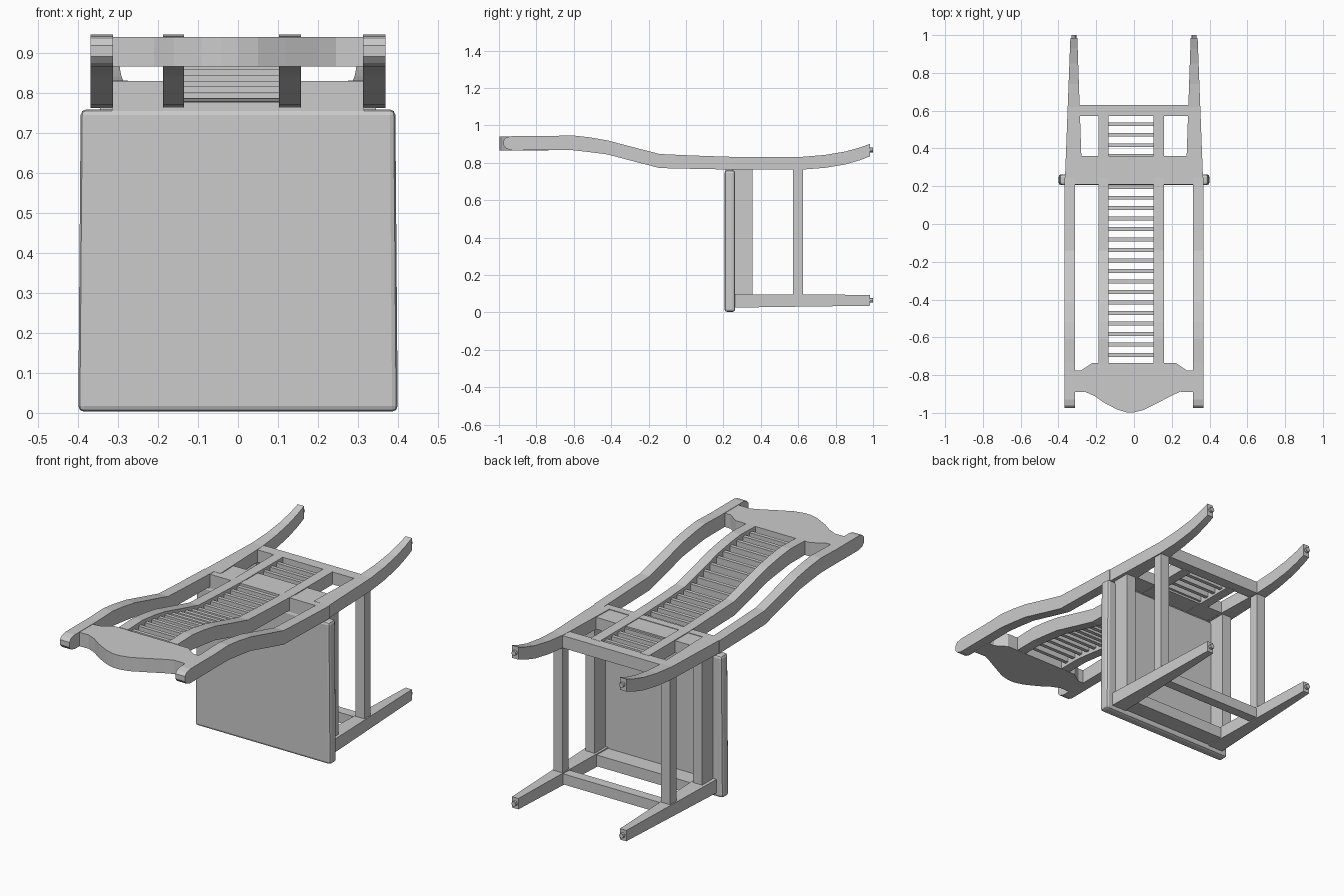
import bpy, bmesh, math

if "Cube" in bpy.data.objects:
    bpy.data.objects.remove(bpy.data.objects["Cube"])

# centre line of the curved back: (y, z_low, z_high)
CURVE = [(-0.735, .868, .943), (-0.61, .868, .947), (-0.52, .858, .937), (-0.42, .845, .92),
         (-0.28, .808, .883), (-0.14, .772, .847), (0.04, .768, .839), (0.245, .764, .832),
         (0.58, .764, .832)]


def finish(name, bm):
    bmesh.ops.recalc_face_normals(bm, faces=bm.faces)
    me = bpy.data.meshes.new(name)
    bm.to_mesh(me)
    bm.free()
    ob = bpy.data.objects.new(name, me)
    bpy.context.collection.objects.link(ob)
    return ob


def loft(name, sections):
    """Rectangular bar along y; each section is (y, z0, z1, x0, x1)."""
    bm = bmesh.new()
    rings = [[bm.verts.new(p) for p in ((x0, y, z0), (x1, y, z0), (x1, y, z1), (x0, y, z1))]
             for y, z0, z1, x0, x1 in sections]
    for a, b in zip(rings, rings[1:]):
        for i in range(4):
            j = (i + 1) % 4
            bm.faces.new((a[i], a[j], b[j], b[i]))
    bm.faces.new(rings[0])
    bm.faces.new(rings[-1])
    return finish(name, bm)


def box(name, x0, x1, y0, y1, z0, z1):
    return loft(name, [(y0, z0, z1, x0, x1), (y1, z0, z1, x0, x1)])


def curve_z(y):
    for (ya, la, ha), (yb, lb, hb) in zip(CURVE, CURVE[1:]):
        if ya <= y <= yb:
            t = (y - ya) / (yb - ya)
            return la + t * (lb - la), ha + t * (hb - ha)


def mirrored(s, x0, x1):
    return (x0, x1) if s > 0 else (-x1, -x0)


def leg_x(s, y):
    t = (y - 0.25) / 0.735
    return mirrored(s, .275 + .025 * t, .365 - .028 * t)


for s, side in ((-1, "left"), (1, "right")):
    # back post with rounded tip
    tip = [(-0.975, .893, .92), (-0.96, .876, .936), (-0.93, .867, .943)]
    path = tip + [c for c in CURVE if c[0] < 0.25]
    loft(side + "_back_post", [(*c, *mirrored(s, .313, .369)) for c in path])
    # rear leg, flaring backwards
    rear = [(0.245, .764, .832), (0.62, .764, .832), (0.74, .773, .842),
            (0.85, .791, .86), (0.93, .814, .882), (0.985, .835, .902)]
    loft(side + "_rear_leg", [(*c, *leg_x(s, c[0])) for c in rear])
    # front leg
    front = [(0.25, .026, .098), (0.985, .036, .094)]
    loft(side + "_front_leg", [(*c, *leg_x(s, c[0])) for c in front])
    # little foot pegs
    for leg, z in (("front", .065), ("rear", .869)):
        bpy.ops.mesh.primitive_cylinder_add(vertices=8, radius=.013, depth=.03,
                                            location=(s * .318, .985, z),
                                            rotation=(math.pi / 2, 0, 0))
        bpy.context.object.name = f"{side}_{leg}_foot_peg"
    # side apron and side stretcher
    box(side + "_side_apron", *mirrored(s, .29, .345), .255, .356, .08, .78)
    box(side + "_side_stretcher", *mirrored(s, .292, .345), .573, .626, .08, .78)

# front and rear aprons, lower rails
box("front_apron", -.29, .29, .255, .356, .032, .092)
box("rear_apron", -.28, .28, .21, .36, .765, .828)
box("rear_seat_tongue", -.316, .316, .21, .252, .755, .831)
box("front_stretcher", -.30, .30, .573, .626, .036, .092)
box("back_lower_rail", -.30, .30, .571, .63, .765, .831)

# seat panel, slightly wider at the front edge, with eased edges
seat = loft("seat", [(.206, .003, .76, -.4, .4), (.263, .003, .76, -.4, .4)])
for v in seat.data.vertices:
    if v.co.z > .5:
        v.co.x *= .985
bev = seat.modifiers.new("eased_edges", 'BEVEL')
bev.width = .014
bev.segments = 2

# curved upright bars framing the slats
for name, x0, x1 in (("left_slat_bar", -.188, -.135), ("right_slat_bar", .103, .158)):
    loft(name, [(*c, x0, x1) for c in CURVE])

# slats
for i in range(23):
    y = -.693 + i * .0555
    lo, hi = curve_z(y)
    mid = (lo + hi) / 2
    box(f"slat_{i + 1}", -.14, .108, y - .01, y + .01, mid - .022, mid + .022)

# crest rail, outline in plan extruded upwards
outline = [(-.32, -.775), (-.28, -.775), (-.22, -.735), (.22, -.735), (.28, -.775), (.32, -.775),
           (.32, -.89), (.245, -.888), (.2, -.908), (.12, -.95), (.05, -.985), (0, -.997),
           (-.04, -.997), (-.09, -.982), (-.16, -.945), (-.21, -.91), (-.26, -.888), (-.32, -.89)]
bm = bmesh.new()
face = bm.faces.new([bm.verts.new((x, y, .867)) for x, y in outline])
up = bmesh.ops.extrude_face_region(bm, geom=[face])
bmesh.ops.translate(bm, vec=(0, 0, .074),
                    verts=[g for g in up["geom"] if isinstance(g, bmesh.types.BMVert)])
finish("crest_rail", bm)
